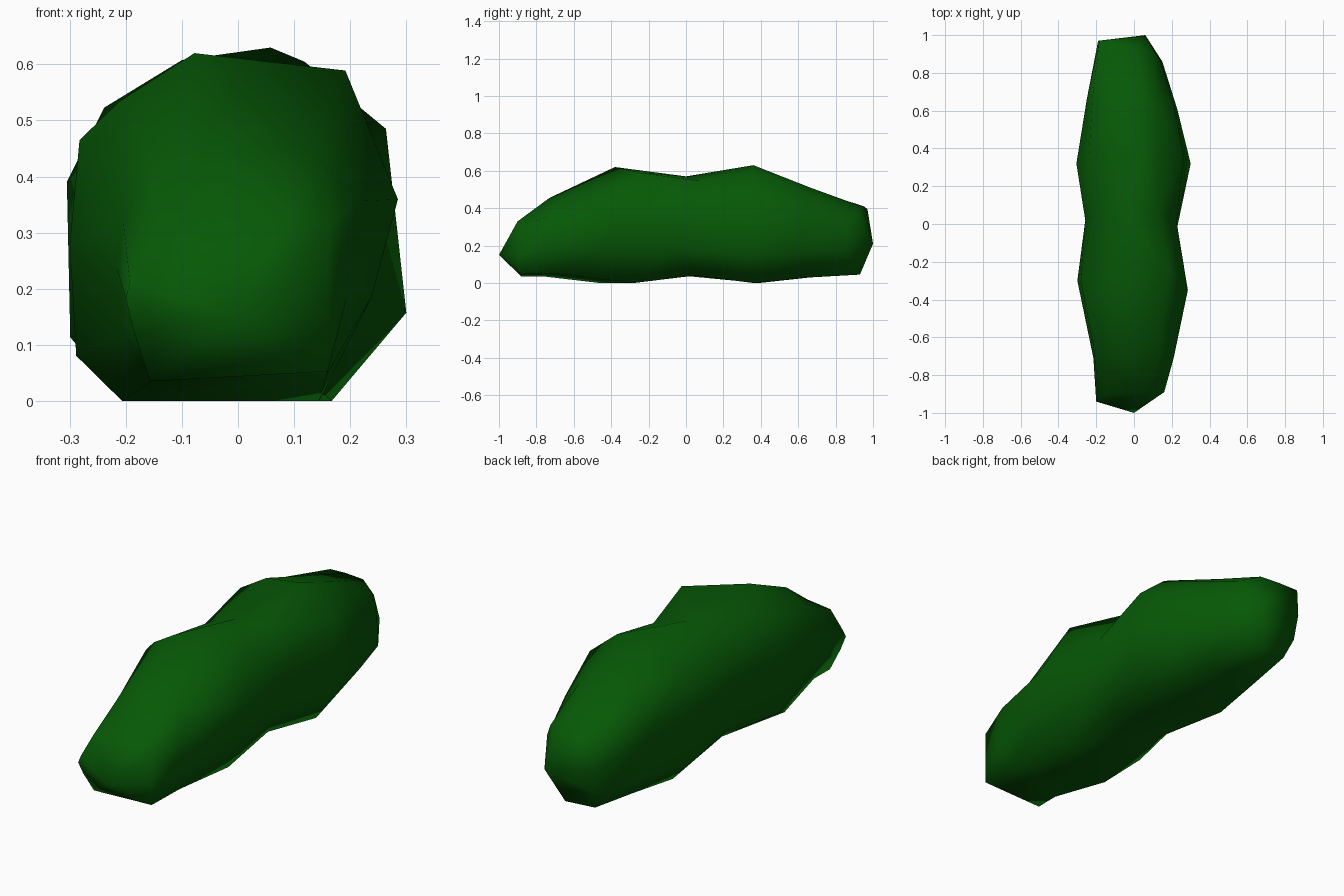
import bpy
import bmesh
from mathutils import Vector

default = bpy.data.objects.get("Cube")
if default:
    bpy.data.objects.remove(default, do_unlink=True)

# Leaf colour
leaf = bpy.data.materials.new("leaf green")
leaf.use_nodes = True
green = (0.002, 0.1, 0.002, 1)
leaf.diffuse_color = green
shader = leaf.node_tree.nodes["Principled BSDF"]
shader.inputs["Base Color"].default_value = green
shader.inputs["Roughness"].default_value = 0.9

# Cross-sections: fraction of width, fraction of height, shift along y
FRONT_END = [(.12, 0, .02), (1, .06, .01), (1, .4, .01), (1, .95, .01), (.8, 1, 0),
             (.5, 1, 0), (.15, .95, 0), (.02, .6, -.03), (0, .5, -.04), (.04, .3, -.02)]
FRONT_LUMP = [(.16, 0, -.08), (.76, 0, .1), (.92, .3, -.08), (1, .58, .03), (.84, .95, .14),
              (.38, 1, 0), (.15, .86, .04), (.03, .75, .08), (0, .45, .08), (.02, .13, .08)]
BACK_LUMP = [(.17, 0, .03), (.78, 0, 0), (1, .25, -.04), (.94, .77, 0), (.7, .96, 0),
             (.6, 1, 0), (.34, .965, 0), (.11, .83, 0), (0, .62, -.04), (.01, .18, -.04)]
BACK_END = [(.12, 0, -.02), (.55, 0, 0), (1, .3, -.07), (.98, .7, -.07), (.85, .9, -.03),
            (.6, 1, .01), (.3, 1, .02), (.02, .96, .04), (0, .6, .04), (.03, .25, .02)]
PROFILES = [FRONT_END, FRONT_LUMP, BACK_LUMP, BACK_END]

# Stations: y, left edge, right edge, bottom, top; every second one is a blend
STATIONS = [
    (-.9, -.2, .16, .035, .33),
    (-.73, -.215, .21, .035, .455),
    (-.38, -.3, .285, 0, .62),
    (0, -.258, .24, .04, .57),
    (.36, -.305, .3, 0, .63),
    (.66, -.25, .23, .03, .51),
    (.93, -.19, .15, .045, .41),
]


def ring(bm, index):
    y, left, right, low, high = STATIONS[index]
    before, after = PROFILES[index // 2], PROFILES[(index + 1) // 2]
    verts = []
    for a, b in zip(before, after):
        u, v, shift = (Vector(a) + Vector(b)) / 2
        verts.append(bm.verts.new((left + u * (right - left), y + shift,
                                   low + v * (high - low))))
    return verts


def cap(bm, loop, tip):
    apex = bm.verts.new(tip)
    for i, vert in enumerate(loop):
        bm.faces.new((vert, loop[i - 1], apex))


# Hedge body lofted from end to end
bm = bmesh.new()
rings = [ring(bm, i) for i in range(len(STATIONS))]
for first, second in zip(rings, rings[1:]):
    for i in range(len(first)):
        bm.faces.new((first[i - 1], first[i], second[i], second[i - 1]))
cap(bm, rings[0], (0, -1, .15))
cap(bm, rings[-1], (.06, 1, .21))
bmesh.ops.triangulate(bm, faces=bm.faces[:])
bmesh.ops.recalc_face_normals(bm, faces=bm.faces[:])

mesh = bpy.data.meshes.new("hedge")
bm.to_mesh(mesh)
bm.free()
mesh.materials.append(leaf)
mesh.shade_smooth()
hedge = bpy.data.objects.new("hedge", mesh)
bpy.context.collection.objects.link(hedge)
